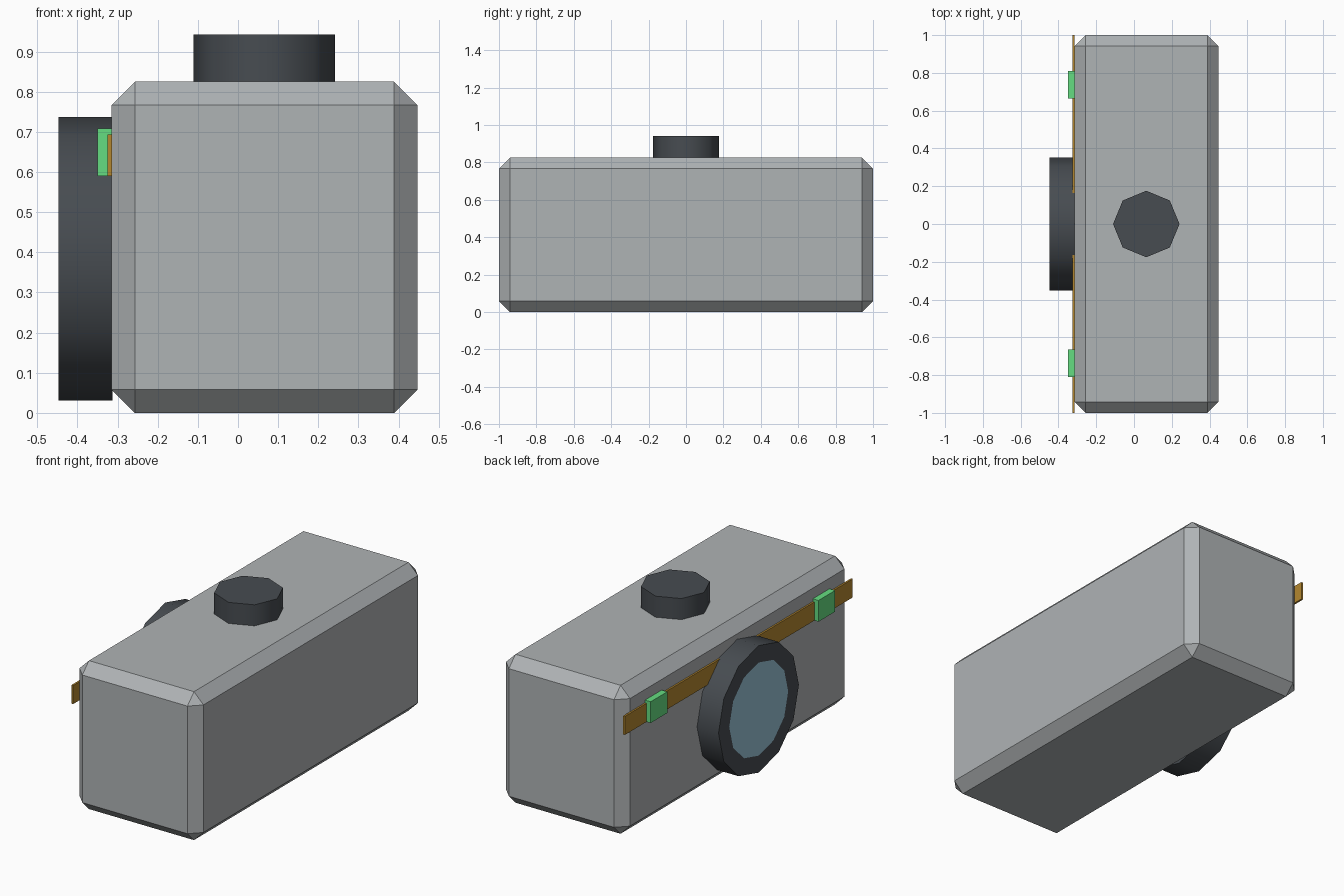
import bpy
import bmesh
from math import radians, pi

if "Cube" in bpy.data.objects:
    bpy.data.objects.remove(bpy.data.objects["Cube"], do_unlink=True)


def material(name, rgb):
    """Flat material from sRGB 0-255 values."""
    linear = [((c / 255 + 0.055) / 1.055) ** 2.4 for c in rgb] + [1.0]
    mat = bpy.data.materials.new(name)
    mat.use_nodes = True
    mat.diffuse_color = linear
    mat.node_tree.nodes["Principled BSDF"].inputs["Base Color"].default_value = linear
    return mat


grey = material("body grey", (175, 179, 181))
dark = material("charcoal", (71, 76, 81))
blue = material("glass blue", (152, 196, 215))
brown = material("strap brown", (180, 135, 47))
green = material("clip green", (101, 220, 129))


def box(name, low, high, mat):
    """Box between two opposite corners."""
    centre = [(a + b) / 2 for a, b in zip(low, high)]
    bpy.ops.mesh.primitive_cube_add(size=1, location=centre)
    obj = bpy.context.object
    obj.name = name
    obj.scale = [b - a for a, b in zip(low, high)]
    bpy.ops.object.transform_apply(location=False, rotation=False, scale=True)
    obj.data.materials.append(mat)
    return obj


def drum(name, sides, radius, depth, centre, mat, turn=0):
    """Smooth-sided cylinder, optionally turned about y."""
    bpy.ops.mesh.primitive_cylinder_add(vertices=sides, radius=radius, depth=depth,
                                        location=centre, rotation=(0, turn, 0))
    obj = bpy.context.object
    obj.name = name
    bpy.ops.object.transform_apply(location=False, rotation=True, scale=False)
    obj.data.materials.append(mat)
    bpy.ops.object.shade_smooth_by_angle(angle=radians(60))
    return obj


# Chamfered body
body = box("body", (-0.315, -1, 0), (0.447, 1, 0.825), grey)
bevel = body.modifiers.new("chamfer", "BEVEL")
bevel.width = 0.058
bevel.segments = 1

# Top dial
drum("top_dial", 8, 0.176, 0.13, (0.065, 0, 0.877), dark)

# Lens barrel with the glass inset into its outer cap
lens = drum("lens", 12, 0.353, 0.135, (-0.3795, 0, 0.384), dark, -pi / 2)
lens.data.materials.append(blue)
bm = bmesh.new()
bm.from_mesh(lens.data)
bm.normal_update()
cap = min(bm.faces, key=lambda f: f.normal.x)
bmesh.ops.inset_region(bm, faces=[cap], thickness=0.094)
cap.material_index = 1
bm.to_mesh(lens.data)
bm.free()

# Strap along the side, held by a clip near each end
box("strap", (-0.325, -1, 0.59), (-0.314, 1, 0.693), brown)
for side, y in (("back", 0.737), ("front", -0.737)):
    box(side + "_clip", (-0.35, y - 0.073, 0.59), (-0.312, y + 0.073, 0.708), green)
